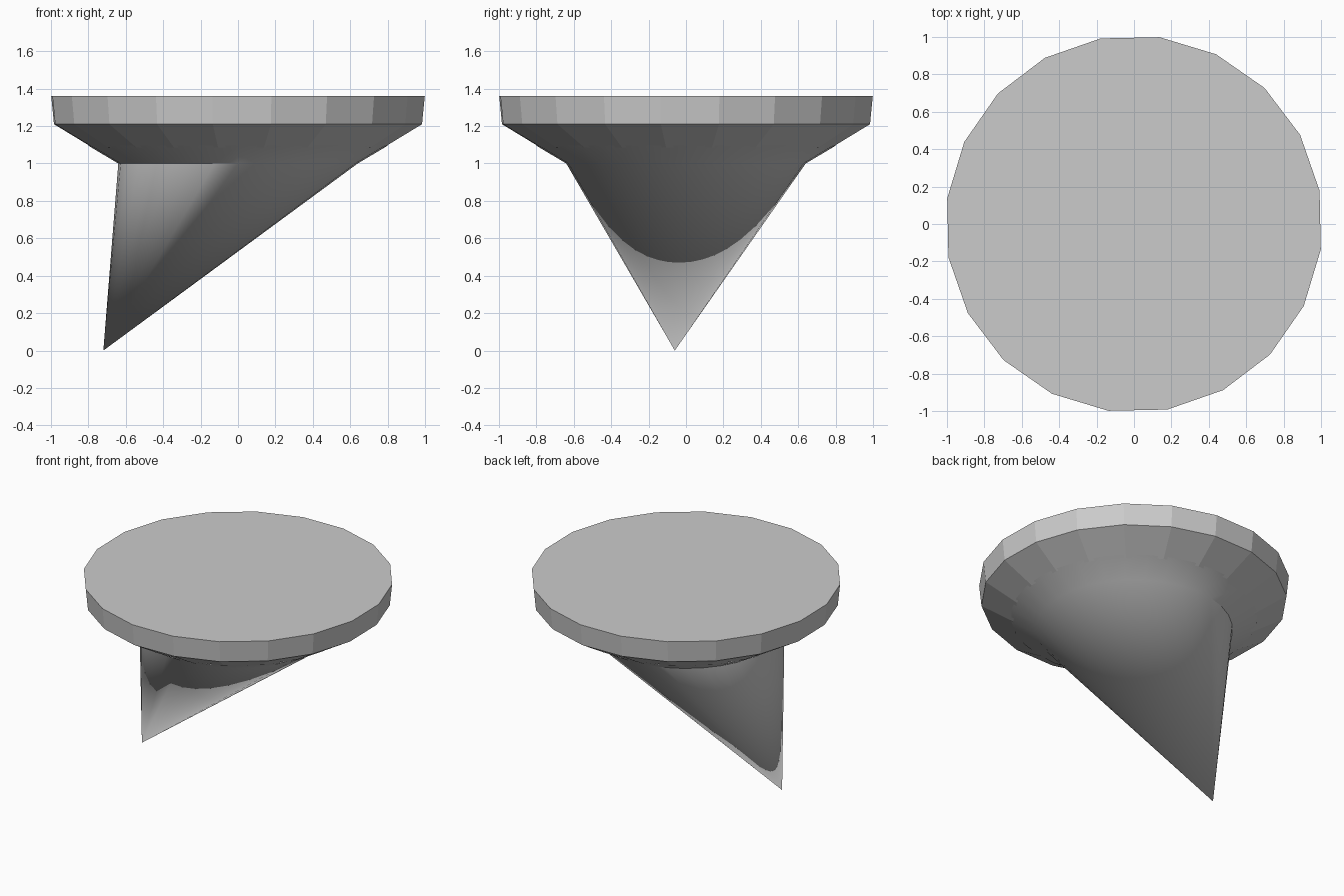
import bpy, bmesh
from math import cos, sin, pi, radians

if "Cube" in bpy.data.objects:
    bpy.data.objects.remove(bpy.data.objects["Cube"])


def lathe(name, profile, sides, turn=0.0, tip=None, cap=False, smooth=False):
    """Join rings of (radius, z); optionally end in an off-centre tip and a flat cap."""
    bm = bmesh.new()
    rings = [[bm.verts.new((r * cos(turn + 2 * pi * i / sides),
                            r * sin(turn + 2 * pi * i / sides), z))
              for i in range(sides)] for r, z in profile]
    for low, high in zip(rings, rings[1:]):
        for i in range(sides):
            j = (i + 1) % sides
            bm.faces.new((low[i], low[j], high[j], high[i]))
    if tip:
        t = bm.verts.new(tip)
        for i in range(sides):
            bm.faces.new((t, rings[0][(i + 1) % sides], rings[0][i]))
    if cap:
        bm.faces.new(rings[-1])
    bmesh.ops.recalc_face_normals(bm, faces=bm.faces)
    # outward direction check on the lowest ring of sides
    f = next(iter(bm.faces))
    c = f.calc_center_median()
    if f.normal.x * c.x + f.normal.y * c.y < 0:
        bmesh.ops.reverse_faces(bm, faces=bm.faces)
    mesh = bpy.data.meshes.new(name)
    bm.to_mesh(mesh)
    bm.free()
    obj = bpy.data.objects.new(name, mesh)
    bpy.context.collection.objects.link(obj)
    if smooth:
        bpy.ops.object.select_all(action='DESELECT')
        bpy.context.view_layer.objects.active = obj
        obj.select_set(True)
        bpy.ops.object.shade_smooth_by_angle(angle=radians(30))
    return obj


# Smooth slanted point with a short flared collar tucked into the head
lathe("slanted_point", [(0.64, 1.0), (0.80, 1.095)], 32,
      tip=(-0.72, -0.06, 0.0), smooth=True)

# Flat-faced round head: sloped underside, rim and flat top
lathe("round_head", [(0.785, 1.085), (0.993, 1.21), (1.008, 1.36)], 20,
      turn=radians(10.2), cap=True)
